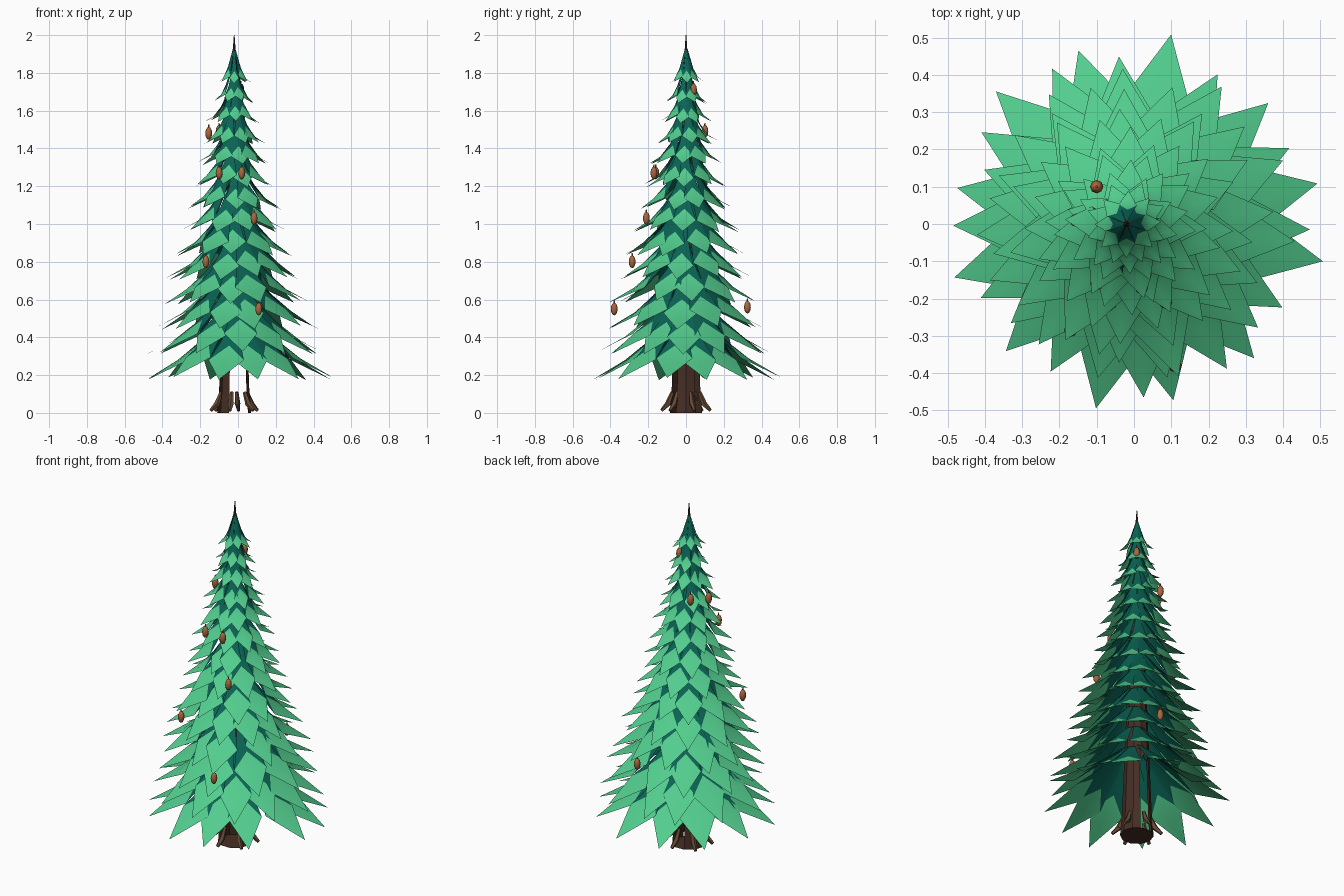
import bpy, bmesh, math, random
from mathutils import Vector

random.seed(4)
cube = bpy.data.objects.get("Cube")
if cube:
    bpy.data.objects.remove(cube)


def material(name, r, g, b):
    m = bpy.data.materials.new(name)
    m.use_nodes = True
    m.diffuse_color = (r, g, b, 1)
    m.node_tree.nodes["Principled BSDF"].inputs["Base Color"].default_value = (r, g, b, 1)
    return m


LIGHT = material("light_green", 0.085, 0.61, 0.27)
DARK = material("dark_teal", 0.003, 0.125, 0.09)
BARK = material("dark_bark", 0.06, 0.027, 0.018)
ROOT = material("root_brown", 0.13, 0.068, 0.035)
CONE = material("cone_brown", 0.40, 0.135, 0.05)

# Centres of the hanging cones
CONES = ((0.09, 0.325, 0.56), (-0.10, 0.10, 1.49), (0.015, 0.04, 1.71),
         (-0.155, 0.01, 1.48), (-0.10, -0.16, 1.27), (0.02, -0.17, 1.27),
         (0.085, -0.21, 1.03), (-0.17, -0.285, 0.80), (0.11, -0.38, 0.55))


def finish(bm, name, mats, smooth=True):
    mesh = bpy.data.meshes.new(name)
    for f in bm.faces:
        f.smooth = smooth
    bm.to_mesh(mesh)
    bm.free()
    for m in mats:
        mesh.materials.append(m)
    ob = bpy.data.objects.new(name, mesh)
    bpy.context.collection.objects.link(ob)
    return ob


# One pointed leaf: dark at its root, a light kite towards the tip
def add_leaf(bm, cx, angle, r0, r1, z_tip, drop, half, bend):
    def pt(t, side=0.0):
        r = r0 + (r1 - r0) * t
        a = angle + side * half
        z = z_tip + drop * (1 - t) ** bend
        return bm.verts.new((cx + r * math.cos(a), r * math.sin(a), z))

    root, peak, mid, tip = pt(0), pt(0.37), pt(0.68), pt(1)
    for s in (-1, 1):
        base, inner, shoulder = pt(0, s), pt(0.33, s), pt(0.59, 1.14 * s)
        for verts, index in (((root, base, inner, peak), 1),
                             ((peak, inner, shoulder), 1),
                             ((peak, shoulder, mid), 0),
                             ((mid, shoulder, tip), 0)):
            f = bm.faces.new(verts if s > 0 else verts[::-1])
            f.material_index = index
            f.normal_update()
            if f.normal.z < 0:
                f.normal_flip()


# Tiers of leaves, shrinking and closing up towards the top
TIERS = 14
for k in range(TIERS):
    t = k / (TIERS - 1)
    cx = -0.02 * min(1, 3 * t)
    z_tier = 0.18 + 1.57 * (1.15 * t - 0.15 * t * t)
    radius = 0.505 - 0.415 * (z_tier - 0.18) / 1.57 - 0.045 * t * (1 - t)
    count = round(12 - 4 * t)
    half = math.pi / count
    bm = bmesh.new()
    for i in range(count):
        angle = -math.pi / 2 + (2 * i + (k + 1) % 2) * half + random.uniform(-0.08, 0.08)
        length = radius * random.uniform(0.95, 1.04)
        z_tip = z_tier + random.uniform(-0.01, 0.01)
        # A leaf close above a cone turns to carry it
        for x, y, z in CONES:
            turn = math.remainder(math.atan2(y, x - cx) - angle, math.tau)
            if 0 < z_tier - z < 0.08 and abs(turn) < half:
                angle += turn
                length = max(length, math.hypot(x - cx, y) + 0.03)
                z_tip = max(z_tier, z + 0.03)
        add_leaf(bm, cx, angle, 0.065 - 0.057 * t, length, z_tip,
                 0.33 - 0.16 * t, half, 1.3 + 0.75 * t)
    finish(bm, f"leaf_tier_{k + 1}", (LIGHT, DARK))

# Hollow ten-sided trunk with some panels left open low down
SIDES = 10
OPEN = {1, 2, 5, 7, 8}
bm = bmesh.new()
rings = []
for z, r in ((0, 0.09), (0.12, 0.08), (0.5, 0.066), (1.8, 0.016), (2.0, 0.002)):
    rings.append([bm.verts.new((-0.02 + r * math.cos(i * math.tau / SIDES),
                                r * math.sin(i * math.tau / SIDES), z))
                  for i in range(SIDES)])
for level, (low, high) in enumerate(zip(rings, rings[1:])):
    for i in range(SIDES):
        j = (i + 1) % SIDES
        if level > 1 or i not in OPEN:
            bm.faces.new((low[i], low[j], high[j], high[i]))
bm.faces.new(rings[0][::-1])
bm.faces.new(rings[-1])
finish(bm, "trunk", (BARK,), smooth=False)


# Tapered stick between two points
def add_stick(bm, a, b, ra, rb, sides=5):
    a, b = Vector(a), Vector(b)
    made = bmesh.ops.create_cone(bm, cap_ends=True, segments=sides,
                                 radius1=ra, radius2=rb, depth=(b - a).length)
    turn = (b - a).to_track_quat("Z", "Y").to_matrix()
    for v in made["verts"]:
        v.co = turn @ v.co + (a + b) / 2


# Roots flaring out around the foot
bm = bmesh.new()
for i in range(6):
    a = i * math.tau / 6 + 0.35
    c, s = math.cos(a), math.sin(a)
    add_stick(bm, (-0.02 + 0.072 * c, 0.072 * s, 0.11),
              (-0.02 + 0.098 * c, 0.098 * s, 0.045), 0.010, 0.016)
    add_stick(bm, (-0.02 + 0.093 * c, 0.093 * s, 0.052),
              (-0.02 + 0.132 * c, 0.132 * s, 0.012), 0.016, 0.009)
finish(bm, "roots", (ROOT,), smooth=False)

# Cones hanging under leaf tips: a rounded body on a short upright stem
for n, (x, y, z) in enumerate(CONES):
    bm = bmesh.new()
    bmesh.ops.create_uvsphere(bm, u_segments=8, v_segments=6, radius=1)
    for v in bm.verts:
        v.co = (x + 0.018 * v.co.x, y + 0.018 * v.co.y, z + 0.034 * v.co.z)
    add_stick(bm, (x, y, z + 0.03), (x, y, z + 0.046), 0.004, 0.003, 4)
    finish(bm, f"hanging_cone_{n + 1}", (CONE,))
